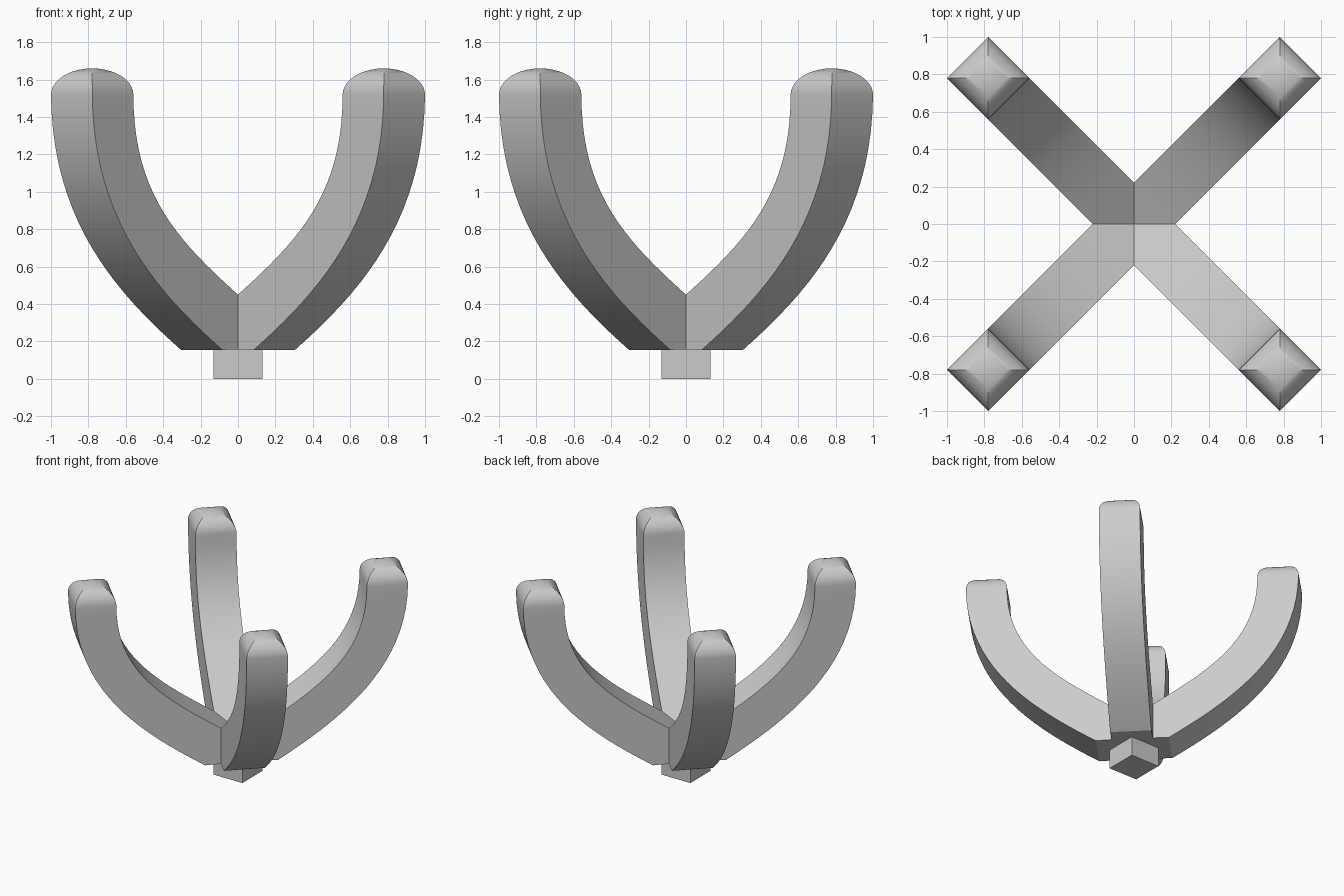
import bpy, bmesh
from math import sin, cos, pi
from mathutils import Matrix, Vector

if "Cube" in bpy.data.objects:
    bpy.data.objects.remove(bpy.data.objects["Cube"])

T = 0.156            # half thickness of an arm
STEPS, DOME = 20, 10


def bezier(p, t):
    a, b, c, d = (Vector(q) for q in p)
    u = 1 - t
    return a*u**3 + b*3*u*u*t + c*3*u*t*t + d*t**3


# Inner and outer arm edges as (distance from axis, height)
inner = [(T, 0.45), (0.6, 0.735), (0.947, 0.98), (0.947, 1.52)]
outer = [(0.275, 0.155), (0.76, 0.46), (1.25, 0.84), (1.258, 1.52)]


def add_arm(bm, angle):
    rot = Matrix.Rotation(angle, 3, 'Z')

    def vert(r, t, z):
        return bm.verts.new(rot @ Vector((r, t, z)))

    # Curved square limb
    rings = []
    for i in range(STEPS + 1):
        a, b = bezier(inner, i / STEPS), bezier(outer, i / STEPS)
        rings.append([vert(a.x, T, a.y), vert(a.x, -T, a.y),
                      vert(b.x, -T, b.y), vert(b.x, T, b.y)])
    # Pillow-shaped tip
    mid, half = (0.947 + 1.258) / 2, (1.258 - 0.947) / 2
    for i in range(1, DOME):
        th = i / DOME * pi / 2
        s, z = cos(th), 1.52 + 0.14 * sin(th)
        rings.append([vert(mid - half*s, T*s, z), vert(mid - half*s, -T*s, z),
                      vert(mid + half*s, -T*s, z), vert(mid + half*s, T*s, z)])
    for p, q in zip(rings, rings[1:]):
        for k in range(4):
            n = (k + 1) % 4
            bm.faces.new((p[k], p[n], q[n], q[k]))
    apex = vert(mid, 0, 1.66)
    for k in range(4):
        bm.faces.new((rings[-1][k], rings[-1][(k + 1) % 4], apex))

    # Mitred root that meets the other arms at the centre
    a1, a2, o2, o1 = rings[0]
    top, bottom = vert(0, 0, 0.35), vert(0, 0, 0.16)
    b1, b2 = vert(T, T, 0.158), vert(T, -T, 0.158)
    bm.faces.new((top, a2, a1))
    bm.faces.new((a1, o1, b1))
    bm.faces.new((a2, b2, o2))
    bm.faces.new((bottom, b1, b2))
    bm.faces.new((b1, o1, o2, b2))


def finish(name, bm):
    bmesh.ops.remove_doubles(bm, verts=bm.verts, dist=0.0005)
    bmesh.ops.recalc_face_normals(bm, faces=bm.faces)
    mesh = bpy.data.meshes.new(name)
    bm.to_mesh(mesh)
    bm.free()
    obj = bpy.data.objects.new(name, mesh)
    bpy.context.collection.objects.link(obj)
    return obj


# Four arms on the diagonals
bm = bmesh.new()
for i in range(4):
    add_arm(bm, pi / 4 + i * pi / 2)
arms = finish("curved_arms", bm)
bpy.ops.object.select_all(action='DESELECT')
arms.select_set(True)
bpy.context.view_layer.objects.active = arms
bpy.ops.object.shade_smooth_by_angle(angle=pi / 6)

# Square foot under the centre
bm = bmesh.new()
bmesh.ops.create_cube(bm, size=1, matrix=Matrix.Translation((0, 0, 0.08))
                      @ Matrix.Diagonal((0.26, 0.26, 0.16, 1)))
finish("foot", bm)
